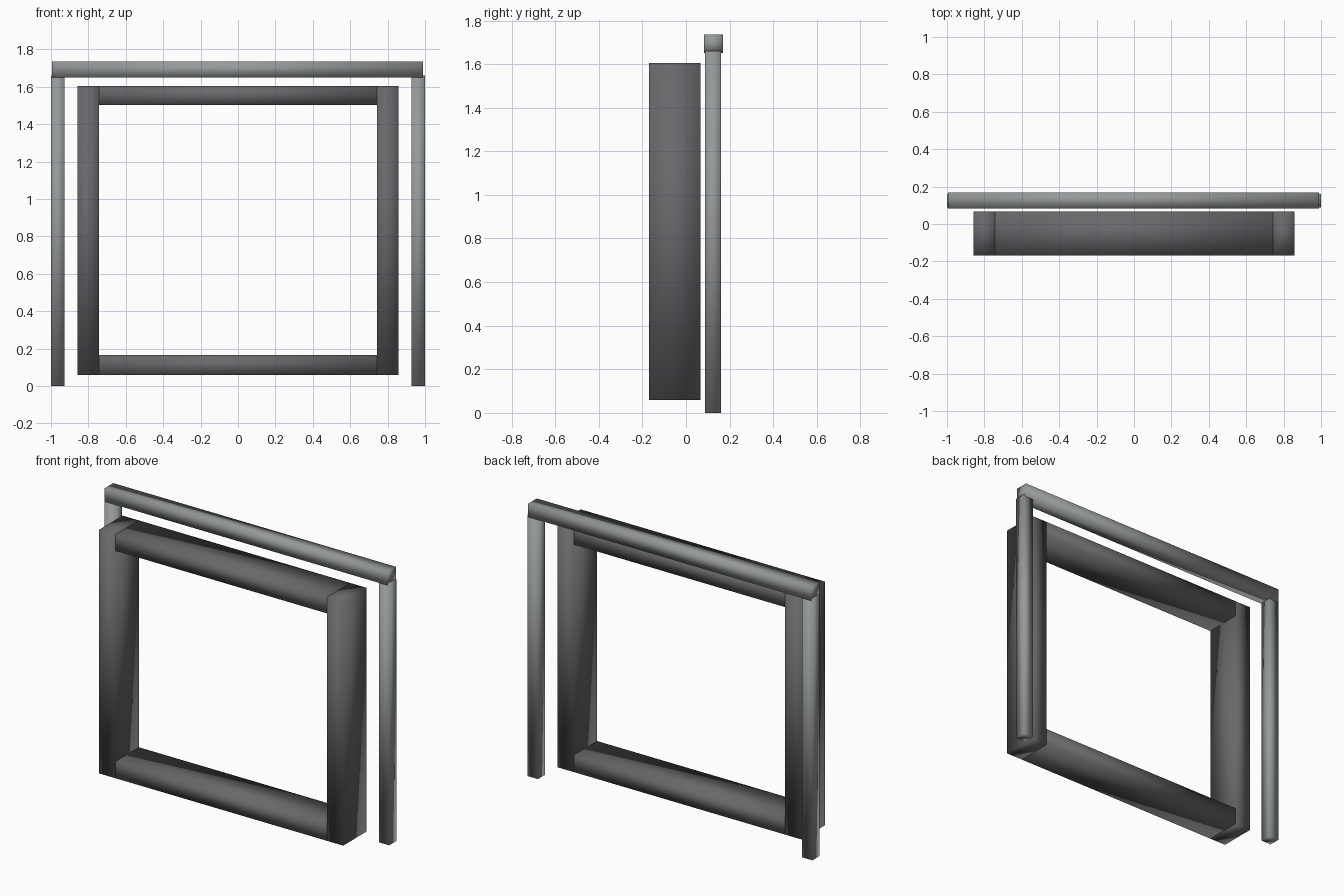
import bpy
import bmesh
from mathutils import Vector

if "Cube" in bpy.data.objects:
    bpy.data.objects.remove(bpy.data.objects["Cube"])


def material(name, color):
    m = bpy.data.materials.new(name)
    m.diffuse_color = color
    m.use_nodes = True
    m.node_tree.nodes["Principled BSDF"].inputs["Base Color"].default_value = m.diffuse_color
    return m


def bar(name, lo, hi, mat):
    """Smooth-shaded box spanning two opposite corners."""
    lo, hi = Vector(lo), Vector(hi)
    bm = bmesh.new()
    bmesh.ops.create_cube(bm, size=1)
    bmesh.ops.scale(bm, vec=hi - lo, verts=bm.verts)
    for f in bm.faces:
        f.smooth = True
    mesh = bpy.data.meshes.new(name)
    bm.to_mesh(mesh)
    bm.free()
    mesh.materials.append(mat)
    ob = bpy.data.objects.new(name, mesh)
    ob.location = (lo + hi) / 2
    bpy.context.collection.objects.link(ob)
    return ob


light = material("light_grey", (0.30, 0.32, 0.32, 1))
dark = material("dark_grey", (0.14, 0.14, 0.15, 1))

for side, s in (("left", -1), ("right", 1)):
    # Slim outer posts
    x0, x1 = sorted((s * 0.927, s * 1.0))
    bar(f"{side}_post", (x0, 0.088, 0), (x1, 0.161, 1.66), light)
    # Deep frame uprights
    x0, x1 = sorted((s * 0.742, s * 0.857))
    bar(f"{side}_frame_upright", (x0, -0.169, 0.058), (x1, 0.066, 1.605), dark)

# Lintel resting over the posts
bar("lintel", (-0.995, 0.083, 1.65), (0.99, 0.169, 1.735), light)

# Frame head and sill between the uprights
for name, z0, z1 in (("frame_head", 1.502, 1.605), ("frame_sill", 0.058, 0.165)):
    bar(name, (-0.742, -0.169, z0), (0.742, 0.066, z1), dark)
